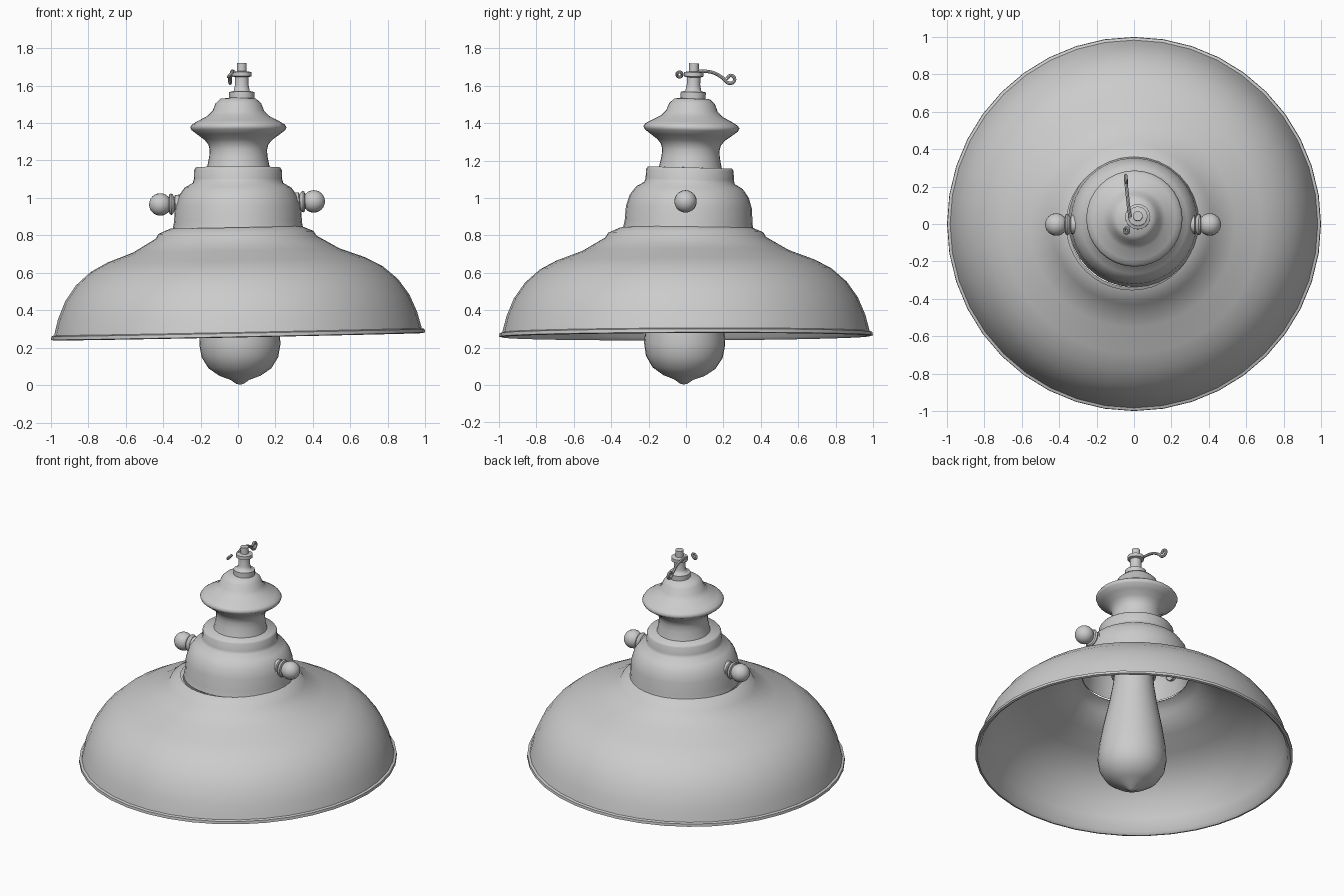
import bpy, bmesh, math
from mathutils import Matrix, Vector

if "Cube" in bpy.data.objects:
    bpy.data.objects.remove(bpy.data.objects["Cube"])

grey = bpy.data.materials.new("plain grey")
grey.use_nodes = True
grey.diffuse_color = (0.6, 0.6, 0.6, 1)
grey.node_tree.nodes["Principled BSDF"].inputs["Base Color"].default_value = (0.6, 0.6, 0.6, 1)


def finish(obj, angle=40):
    obj.data.materials.append(grey)
    bpy.ops.object.select_all(action='DESELECT')
    obj.select_set(True)
    bpy.context.view_layer.objects.active = obj
    bpy.ops.object.shade_smooth_by_angle(angle=math.radians(angle))
    return obj


def lathe(name, profile, matrix, sides=32, angle=40):
    """Spin (radius, height) points around the local z axis."""
    bm = bmesh.new()
    verts = [bm.verts.new((r, 0, z)) for r, z in profile]
    edges = [bm.edges.new(p) for p in zip(verts, verts[1:])]
    bmesh.ops.spin(bm, geom=verts + edges, axis=(0, 0, 1), cent=(0, 0, 0),
                   angle=math.tau, steps=sides, use_duplicate=False)
    bmesh.ops.remove_doubles(bm, verts=bm.verts, dist=0.0005)
    bmesh.ops.recalc_face_normals(bm, faces=bm.faces)
    mesh = bpy.data.meshes.new(name)
    bm.to_mesh(mesh)
    bm.free()
    obj = bpy.data.objects.new(name, mesh)
    bpy.context.collection.objects.link(obj)
    obj.matrix_world = matrix
    return finish(obj, angle)


def wire(name, points, radius, cyclic=False):
    """Round wire through the points."""
    curve = bpy.data.curves.new(name, 'CURVE')
    curve.dimensions = '3D'
    curve.bevel_depth = radius
    curve.bevel_resolution = 2
    curve.resolution_u = 6
    curve.use_fill_caps = True
    spline = curve.splines.new('BEZIER')
    spline.bezier_points.add(len(points) - 1)
    spline.use_cyclic_u = cyclic
    for bp, co in zip(spline.bezier_points, points):
        bp.co = co
        bp.handle_left_type = bp.handle_right_type = 'AUTO'
    obj = bpy.data.objects.new(name, curve)
    bpy.context.collection.objects.link(obj)
    bpy.ops.object.select_all(action='DESELECT')
    obj.select_set(True)
    bpy.context.view_layer.objects.active = obj
    bpy.ops.object.convert(target='MESH')
    return finish(bpy.context.object)


def turn(degrees, axis):
    return Matrix.Rotation(math.radians(degrees), 4, axis)


def shift(x, y, z):
    return Matrix.Translation((x, y, z))


# The shade hangs slightly crooked; the fittings lean a little to the back
pivot = shift(0, 0, 0.27)
tilt = pivot @ turn(-1.15, 'Y') @ turn(0.2, 'X') @ pivot.inverted()
lean = shift(0.01, -0.013, 0) @ turn(-1.5, 'X')

# Shade: outer skin, rolled rim and inner skin
outer = [(0.35, 0.843), (0.415, 0.815), (0.43, 0.79), (0.55, 0.72), (0.69, 0.668),
         (0.78, 0.62), (0.86, 0.55), (0.92, 0.465), (0.96, 0.37), (0.982, 0.285)]
rim = [(0.997, 0.28), (0.999, 0.262), (0.985, 0.258)]
inner = [(r - 0.015, z - 0.012) for r, z in reversed(outer)]
lathe("shade", outer + rim + inner, tilt, 40, 48)

# Domed housing above the shade, open below
dome = [(0.35, 0.83), (0.342, 0.87), (0.337, 0.95), (0.318, 1.01),
        (0.285, 1.055), (0.242, 1.08), (0.236, 1.10), (0.234, 1.15), (0.225, 1.163)]
dome_inner = [(r - 0.015, z - 0.012) for r, z in reversed(dome)]
lathe("housing", dome + [(0, 1.165), (0, 1.151)] + dome_inner,
      shift(-0.01, 0.004, 0) @ lean, 32, 60)

# Neck and flared cap
lathe("neck_and_cap", [(0.17, 1.155), (0.164, 1.18), (0.156, 1.22), (0.153, 1.255),
                       (0.16, 1.285), (0.18, 1.31), (0.217, 1.337), (0.25, 1.362),
                       (0.257, 1.378), (0.248, 1.392), (0.222, 1.408), (0.165, 1.438),
                       (0.138, 1.465), (0.122, 1.505), (0.095, 1.53), (0, 1.54)],
      shift(-0.008, 0.006, 0) @ lean, 32, 70)

# Stem with base nut and clamp collar
lathe("stem", [(0, 1.53), (0.067, 1.53), (0.067, 1.566), (0.042, 1.572), (0.039, 1.592),
               (0.036, 1.605), (0.036, 1.645), (0.052, 1.65), (0.052, 1.672),
               (0.026, 1.677), (0.026, 1.72), (0, 1.72)],
      shift(0.01, 0.011, 0) @ lean, 20, 70)

# Bulb with pointed tip, held in a socket
lathe("bulb", [(0, 0.002), (0.02, 0.007), (0.05, 0.028), (0.11, 0.05), (0.168, 0.09),
               (0.205, 0.15), (0.217, 0.22), (0.21, 0.31), (0.187, 0.45),
               (0.15, 0.63), (0.13, 0.75), (0.12, 0.85), (0, 0.85)], lean, 32, 60)
lathe("bulb_socket", [(0, 0.82), (0.14, 0.82), (0.14, 1.155)], lean)

# Side knobs: stem, washer ring and ball
ball = [(0.06 * math.sin(a), 0.41 - 0.06 * math.cos(a))
        for a in (math.pi * i / 12 for i in range(2, 13))]
knob = [(0.05, 0.30), (0.05, 0.33), (0.038, 0.335), (0.052, 0.343),
        (0.058, 0.352), (0.052, 0.361), (0.03, 0.366)] + ball
for side, angle in (("left", 90), ("right", -90)):
    lathe(side + "_knob", knob,
          tilt @ shift(0.009, 0, 0.973) @ turn(angle, 'Y'), 20)

# Hook wire with an eye at its end
wire("hook", [(-0.02, 0.03, 1.672), (-0.03, 0.1, 1.677), (-0.035, 0.15, 1.668),
              (-0.04, 0.195, 1.642), (-0.042, 0.235, 1.612), (-0.044, 0.26, 1.632),
              (-0.044, 0.24, 1.655), (-0.042, 0.218, 1.638)], 0.009)

# Small loose ring beside the stem
center = Vector((-0.04, -0.035, 1.66))
wire("small_ring", [center + Vector((0.012 * math.sin(a), 0.014 * math.cos(a), 0.014 * math.sin(a)))
                    for a in (math.tau * i / 6 for i in range(6))], 0.008, True)
